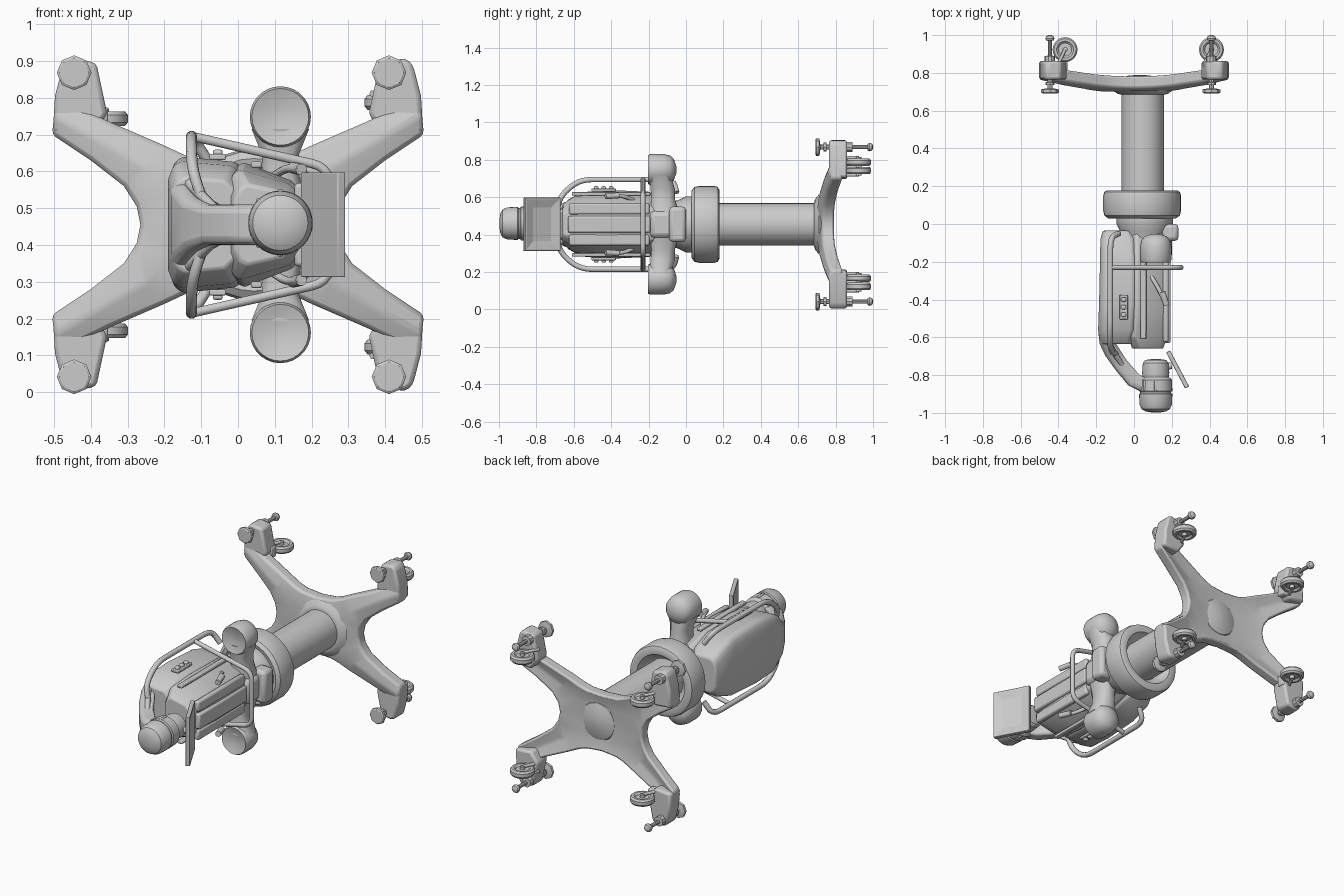
import bpy, bmesh, math
from mathutils import Vector, Matrix

if "Cube" in bpy.data.objects:
    bpy.data.objects.remove(bpy.data.objects["Cube"])

ZC = 0.455          # symmetry plane height
pi = math.pi


def finish(name, bm, bevel=0, segs=2, angle=35):
    bmesh.ops.remove_doubles(bm, verts=bm.verts, dist=1e-5)
    bmesh.ops.recalc_face_normals(bm, faces=bm.faces)
    me = bpy.data.meshes.new(name)
    bm.to_mesh(me)
    bm.free()
    ob = bpy.data.objects.new(name, me)
    bpy.context.collection.objects.link(ob)
    bpy.ops.object.select_all(action='DESELECT')
    ob.select_set(True)
    bpy.context.view_layer.objects.active = ob
    bpy.ops.object.shade_smooth_by_angle(angle=math.radians(angle))
    if bevel:
        m = ob.modifiers.new("bevel", 'BEVEL')
        m.width, m.segments, m.limit_method = bevel, segs, 'ANGLE'
    return ob


def loft(name, rings, bevel=0, angle=35):
    bm = bmesh.new()
    vs = [[bm.verts.new(p) for p in r] for r in rings]
    n = len(rings[0])
    for a, b in zip(vs, vs[1:]):
        for i in range(n):
            bm.faces.new((a[i], a[(i + 1) % n], b[(i + 1) % n], b[i]))
    bm.faces.new(vs[0])
    bm.faces.new(vs[-1])
    return finish(name, bm, bevel, angle=angle)


def lathe(name, c, prof, n=32, axis='y', angle=35):
    """Turned part: profile of (position along axis, radius)."""
    rings = []
    for t, r in prof:
        ring = []
        for i in range(n):
            u, v = r * math.cos(2 * pi * i / n), r * math.sin(2 * pi * i / n)
            ring.append((c[0] + u, t, c[1] + v) if axis == 'y' else (c[0] + u, c[1] + v, t))
        rings.append(ring)
    return loft(name, rings, angle=angle)


def prism(name, pts, y0, y1, bevel=0.01):
    return loft(name, [[(x, y, z) for x, z in pts] for y in (y0, y1)], bevel)


def box(name, c, size, bevel=0.008, rot=0):
    bm = bmesh.new()
    bmesh.ops.create_cube(bm, size=1)
    bm.transform(Matrix.Translation(c) @ Matrix.Rotation(rot, 4, 'Z') @ Matrix.Diagonal((*size, 1)))
    return finish(name, bm, bevel)


def tube(name, pts, r, round_r=0.05):
    """Bent pipe with rounded corners."""
    P = [Vector(p) for p in pts]
    path = []
    for i, p in enumerate(P):
        if i in (0, len(P) - 1):
            path.append(p)
            continue
        a, b = P[i - 1] - p, P[i + 1] - p
        a = p + a.normalized() * min(round_r, a.length * .45)
        b = p + b.normalized() * min(round_r, b.length * .45)
        for k in range(6):
            t = k / 5
            path.append(a * (1 - t) ** 2 + p * 2 * t * (1 - t) + b * t * t)
    cu = bpy.data.curves.new(name, 'CURVE')
    cu.dimensions, cu.bevel_depth, cu.bevel_resolution, cu.use_fill_caps = '3D', r, 3, True
    s = cu.splines.new('POLY')
    s.points.add(len(path) - 1)
    for q, p in zip(s.points, path):
        q.co = (*p, 1)
    ob = bpy.data.objects.new(name, cu)
    bpy.context.collection.objects.link(ob)
    return ob


def section(y, xb, xf, hb, hf, c=.035):
    """Chamfered cross-section, wide at the back shell and narrow at the chest."""
    half = [(xb, hb - 1.4 * c), (xb + c * .4, hb - .4 * c), (xb + c, hb), (xf - c, hf), (xf, hf - c)]
    pts = half + [(x, -h) for x, h in reversed(half)]
    return [(x, y, ZC + h) for x, h in pts]


# four-legged base plate, bowed towards the leg tips
top = [(0, .165), (.09, .172), (.14, .187), (.2, .215), (.35, .28), (.494, .35)]
side = [(0, 0), (.265, 0), (.275, .05), (.31, .105), (.4, .175), (.505, .245)]


def base_pt(x, h, edge):
    return .695 + .06 * (math.hypot(x, h) / .55) ** 2 + (.018 if edge else 0)


bm = bmesh.new()
for sx in (1, -1):
    for sz in (1, -1):
        rows = []
        for i, (a, b) in enumerate(zip(top, side)):
            m = ((a[0] + b[0]) / 2, (a[1] + b[1]) / 2)
            rows.append([bm.verts.new((sx * x, base_pt(x, h, e), ZC + sz * h))
                         for (x, h), e in ((a, 1), (m, 0), (b, i > 0))])
        for r, q in zip(rows, rows[1:]):
            for k in (0, 1):
                bm.faces.new((r[k], r[k + 1], q[k + 1], q[k]))
bmesh.ops.remove_doubles(bm, verts=bm.verts, dist=1e-5)
ext = bmesh.ops.extrude_face_region(bm, geom=bm.faces[:])
for v in ext['geom']:
    if isinstance(v, bmesh.types.BMVert):
        v.co.y += .065
finish("base_plate", bm, .012)
lathe("base_dome", (.03, ZC), [(.74, .125), (.77, .105), (.785, .06), (.79, .01)])

# feet, levelling jacks and casters at each corner
foot = [(.503, .25), (.497, .35), (.475, .435), (.455, .452), (.385, .44), (.355, .3), (.4, .24)]
for sx in (1, -1):
    for sz in (1, -1):
        prism("foot", [(sx * x, ZC + sz * h) for x, h in foot], .765, .862, .018)
        px, pz = (.41 if sx > 0 else -.445), ZC + sz * .413
        lathe("levelling_pad", (px, pz), [(.692, .04), (.697, .047), (.712, .047), (.716, .03), (.718, .014),
              (.735, .014), (.736, .024), (.75, .024), (.751, .014), (.78, .014)], 8)
        lathe("jack_screw", (px, pz), [(.85, .028), (.89, .028), (.891, .011), (.97, .011), (.972, .02),
              (.982, .024), (.994, .02), (1.0, .008)], 10)
        cx, h = (.41, .332) if sx > 0 else (-.365, .288)
        cz = ZC + sz * h
        lathe("caster_wheel", (cx, .923), [(cz - .01, .035), (cz - .02, .045), (cz - .02, .058), (cz - .01, .066),
              (cz + .01, .066), (cz + .02, .058), (cz + .02, .045), (cz + .01, .035)], 24, 'z')
        lathe("caster_axle", (cx, .923), [(cz - .028, .014), (cz + .028, .014)], 12, 'z')
        for d in (-.024, .024):
            tube("caster_fork", [(cx, .923, cz + d), (cx - .025, .87, cz + d), (cx - .045, .835, cz + d)], .009)
        box("caster_mount", (cx - .03 * (sx < 0), .835, cz), (.085, .05, .065))

# column with flange and ring collar
CX = .047
lathe("column", (CX, ZC), [(.02, .113), (.71, .113)], 40)
lathe("column_flange", (CX, ZC), [(.685, .118), (.69, .135), (.71, .16)], 40)
lathe("collar", (CX - .004, ZC), [(.09, .11), (.06, .14), (.035, .16), (.03, .18), (.045, .2), (.07, .206),
      (.15, .206), (.17, .2), (.178, .185), (.175, .155), (.14, .14), (.12, .11)], 32)
lathe("waist", (CX + .01, ZC), [(.09, .14), (.04, .15), (.0, .15), (-.04, .13), (-.08, .12)], 24)
box("waist_block", (.19, -.045, ZC), (.09, .09, .19), .02)

# back shell and chest
loft("back_shell", [section(-.035, -.165, .0, .1, .1), section(-.08, -.178, .02, .135, .13),
     section(-.2, -.18, .03, .175, .165), section(-.42, -.185, .03, .185, .17),
     section(-.56, -.19, .02, .172, .16), section(-.635, -.18, -.0, .13, .12)], .008)
loft("chest_core", [section(-.05, -.02, .15, .12, .1), section(-.2, -.02, .177, .165, .115),
     section(-.45, -.02, .18, .17, .12), section(-.6, -.03, .175, .15, .11),
     section(-.66, -.01, .155, .11, .09)], .008)
box("chest_centre_strip", (.176, -.41, ZC), (.035, .44, .09), .01)
for s in (1, -1):
    box("chest_panel", (.168, -.41, ZC + s * .083), (.03, .43, .06), .01)
    box("side_rail", (.05, -.4, ZC + s * .163), (.03, .42, .018), .005)
box("chest_top_block", (.13, -.12, ZC), (.14, .15, .15), .03)

# shoulder cups with tapered joints
for s in (1, -1):
    lathe("shoulder_cup", (.115, ZC + s * .293), [(-.19, .02), (-.199, .06), (-.204, .077), (-.19, .083),
          (-.12, .083), (-.085, .075), (-.065, .057), (-.052, .02)], 28)
    rings = []
    for h, w, y0, y1 in ((.06, .07, -.19, -.04), (.14, .05, -.185, -.06), (.19, .05, -.19, -.06),
                         (.26, .078, -.195, -.08)):
        z = ZC + s * h
        rings.append([(.115 + w * u, (y0 + y1) / 2 + (y1 - y0) / 2 * v, z) for u, v in
                      ((-.6, -1), (.6, -1), (1, -.6), (1, .5), (.5, 1), (-.5, 1), (-1, .5), (-1, -.6))])
    loft("shoulder_joint", rings, angle=50)

# neck arm rising from the back shell to the head
arm = [(-.19, -.56, -.12, -.54, .15), (-.182, -.635, -.11, -.61, .115), (-.15, -.7, -.075, -.665, .075),
       (-.1, -.77, -.04, -.72, .055), (-.03, -.855, .03, -.8, .055), (.04, -.89, .08, -.82, .055)]
loft("neck_arm", [[(a, b, ZC - h * .75), (a, b, ZC + h * .75), (a * .75 + c * .25, b * .75 + d * .25, ZC + h),
     (c, d, ZC + h), (c, d, ZC - h), (a * .75 + c * .25, b * .75 + d * .25, ZC - h)]
     for a, b, c, d, h in arm], .01)
for s in (1, -1):
    tube("neck_strut", [(-.15, -.58, ZC + s * .13), (-.12, -.66, ZC + s * .1), (-.06, -.75, ZC + s * .04)], .014)

# head
lathe("head", (.115, .46), [(-.998, .02), (-.992, .055), (-.98, .075), (-.955, .086), (-.9, .088), (-.895, .082),
      (-.888, .082), (-.883, .088), (-.825, .086), (-.81, .07), (-.8, .07), (-.79, .072), (-.735, .068),
      (-.72, .055), (-.715, .02)], 32)
for i in range(5):
    a = pi * .5 + i * pi / 4
    box("head_rib", (.115 + .083 * math.cos(a), -.855, .46 + .083 * math.sin(a)), (.016, .055, .016), .004)

# tilted screen with a recessed face sloping inwards
bm = bmesh.new()
bmesh.ops.create_cube(bm, size=1)
bm.transform(Matrix.Diagonal((.024, .215, .285, 1)))
face = max(bm.faces, key=lambda f: f.calc_center_median().x)
bmesh.ops.inset_individual(bm, faces=[face], thickness=.014)
bmesh.ops.inset_individual(bm, faces=[face], thickness=.06, depth=-.012)
bm.transform(Matrix.Translation((.231, -.77, ZC)) @ Matrix.Rotation(math.radians(27.8), 4, 'Z'))
finish("screen", bm, .003, angle=5)
tube("screen_bracket", [(.13, -.76, ZC), (.2, -.75, ZC)], .018)

# guard rails: side handles plus a cross hoop around the chest
for s in (1, -1):
    tube("side_handle", [(-.08, -.05, ZC + s * .17), (-.125, -.07, ZC + s * .24), (-.127, -.57, ZC + s * .24),
         (-.125, -.675, ZC + s * .15), (-.09, -.69, ZC + s * .05)], .015, round_r=.07)
    tube("hoop_side", [(-.125, -.23, ZC + s * .24), (.25, -.23, ZC + s * .155), (.25, -.23, ZC)], .013)
    # hand levers on the body sides
    tube("lever", [(.08, -.26, ZC + s * .12), (.13, -.34, ZC + s * .155), (.17, -.43, ZC + s * .15)], .011)
    tube("lever_grip", [(.15, -.36, ZC + s * .155), (.172, -.43, ZC + s * .15)], .016)
    # control pad with knobs
    box("control_pad", (-.055, -.44, ZC + s * .184), (.045, .13, .016), .004)
    for k in range(3):
        box("control_knob", (-.055, -.4 - .04 * k, ZC + s * .194), (.026, .024, .02), .006)
